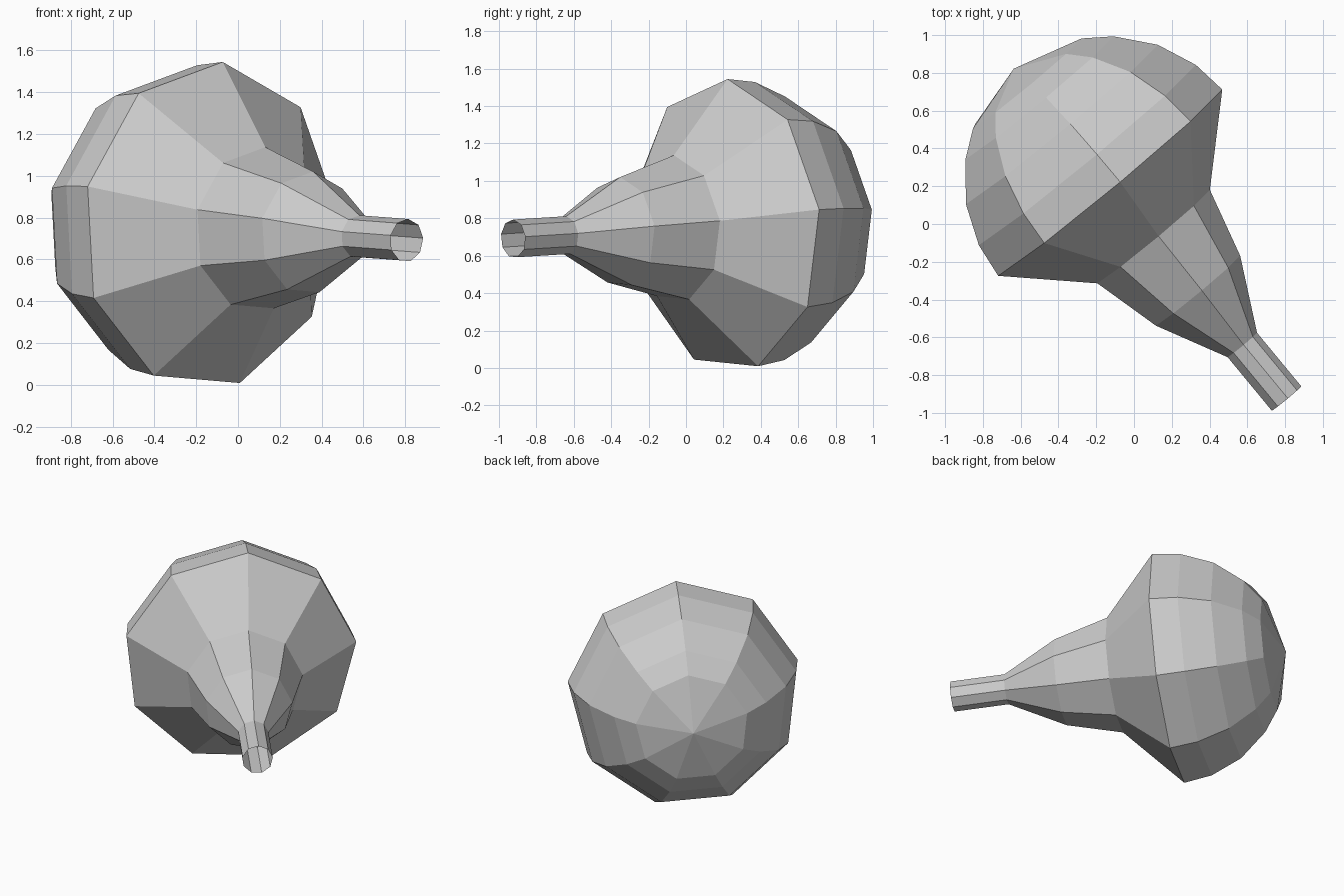
import bpy, bmesh
from math import cos, sin, radians
from mathutils import Vector

if "Cube" in bpy.data.objects:
    bpy.data.objects.remove(bpy.data.objects["Cube"])

SIDES = 9
PHASE = radians(6.2)
CENTRE = Vector((-0.137, 0.218, 0.762))      # middle of the widest ring
AXIS = Vector((0.636, -0.770, -0.048)).normalized()
SIDE = Vector((0.770, 0.636, 0)).normalized()
UP = SIDE.cross(AXIS)
if UP.z < 0:
    UP = -UP

# Profile: (distance along axis, radius), from open neck end to dome
profile = [(1.483, 0.103), (1.115, 0.103), (0.742, 0.295), (0.37, 0.394),
           (0.0, 0.785), (-0.19, 0.760), (-0.40, 0.672), (-0.583, 0.519),
           (-0.682, 0.380)]
pole = -0.785

bm = bmesh.new()
rings = []
for s, r in profile:
    ring = []
    for i in range(SIDES):
        a = PHASE + radians(360) * i / SIDES
        ring.append(bm.verts.new(CENTRE + AXIS * s + (SIDE * cos(a) + UP * sin(a)) * r))
    rings.append(ring)

# Neck, shoulder and dome bands
for a, b in zip(rings, rings[1:]):
    for i in range(SIDES):
        j = (i + 1) % SIDES
        bm.faces.new((a[i], a[j], b[j], b[i]))

# Closing fan at the dome pole
tip = bm.verts.new(CENTRE + AXIS * pole)
for i in range(SIDES):
    bm.faces.new((rings[-1][i], rings[-1][(i + 1) % SIDES], tip))

# Orient faces outward
bm.normal_update()
if sum(f.normal.dot(f.calc_center_median() - CENTRE) * f.calc_area() for f in bm.faces) < 0:
    bmesh.ops.reverse_faces(bm, faces=bm.faces[:])

mesh = bpy.data.meshes.new("bulb")
bm.to_mesh(mesh)
bm.free()
bulb = bpy.data.objects.new("bulb", mesh)
bpy.context.collection.objects.link(bulb)
